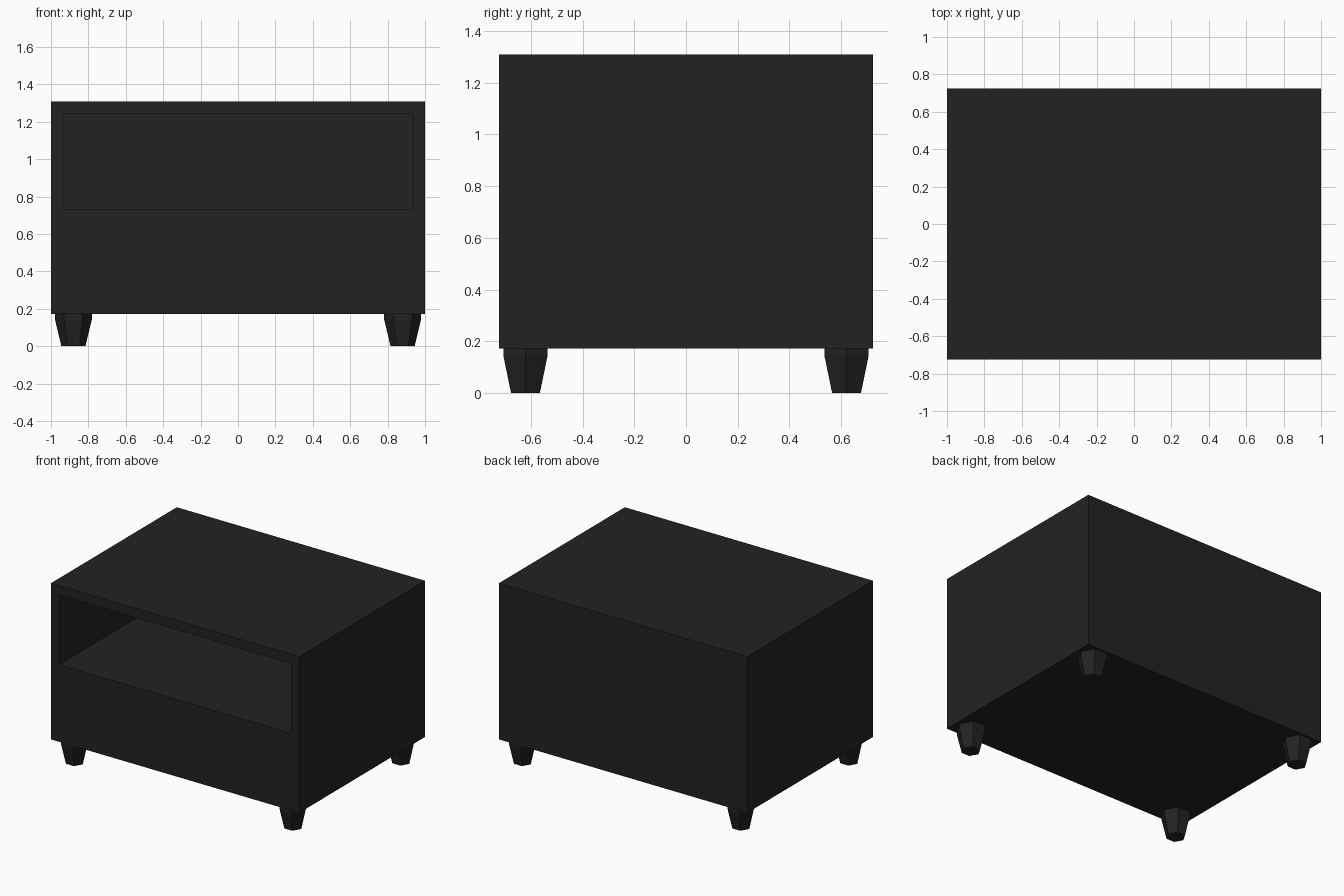
import bpy, bmesh, math
from mathutils import Matrix

if "Cube" in bpy.data.objects:
    bpy.data.objects.remove(bpy.data.objects["Cube"])

W, D = 1.0, 0.724            # half width, half depth
Z0, Z1 = 0.172, 1.309        # cabinet bottom and top
OPEN_X, OPEN_Z0, OPEN_Z1 = 0.935, 0.733, 1.241
WALL = 0.065

black = bpy.data.materials.new("charcoal_black")
black.diffuse_color = (0.0165, 0.0165, 0.0165, 1)
black.use_nodes = True
black.node_tree.nodes["Principled BSDF"].inputs["Base Color"].default_value = black.diffuse_color


def add_object(name, bm):
    bmesh.ops.recalc_face_normals(bm, faces=bm.faces)
    mesh = bpy.data.meshes.new(name)
    bm.to_mesh(mesh)
    bm.free()
    mesh.materials.append(black)
    ob = bpy.data.objects.new(name, mesh)
    bpy.context.collection.objects.link(ob)
    return ob


# Cabinet: a box whose front is inset and pushed in to form the open shelf
bm = bmesh.new()
bmesh.ops.create_cube(bm, size=2, matrix=Matrix.Translation((0, 0, (Z0 + Z1) / 2))
                      @ Matrix.Diagonal((W, D, (Z1 - Z0) / 2, 1)))
front = min(bm.faces, key=lambda f: f.calc_center_median().y)
bmesh.ops.inset_region(bm, faces=[front], thickness=0.05)
mid = (Z0 + Z1) / 2
for v in front.verts:
    v.co.x = math.copysign(OPEN_X, v.co.x)
    v.co.z = OPEN_Z1 if v.co.z > mid else OPEN_Z0
back = bmesh.ops.extrude_discrete_faces(bm, faces=[front])["faces"][0]
for v in back.verts:
    v.co.y = D - WALL
add_object("cabinet", bm)


# Feet: six-sided, a short straight collar above a taper
def foot(name, x, y):
    bm = bmesh.new()
    rings = []
    for r, z in ((0.0645, 0), (0.0985, 0.143), (0.0985, Z0)):
        rings.append([bm.verts.new((x + r * math.cos(i * math.pi / 3),
                                    y + r * math.sin(i * math.pi / 3), z)) for i in range(6)])
    for a, b in zip(rings, rings[1:]):
        for i in range(6):
            j = (i + 1) % 6
            bm.faces.new((a[i], a[j], b[j], b[i]))
    bm.faces.new(rings[0])
    bm.faces.new(rings[-1])
    add_object(name, bm)


for sx, side in ((-1, "left"), (1, "right")):
    for sy, end in ((-1, "front"), (1, "back")):
        foot(f"{end}_{side}_foot", sx * 0.88, sy * 0.621)
